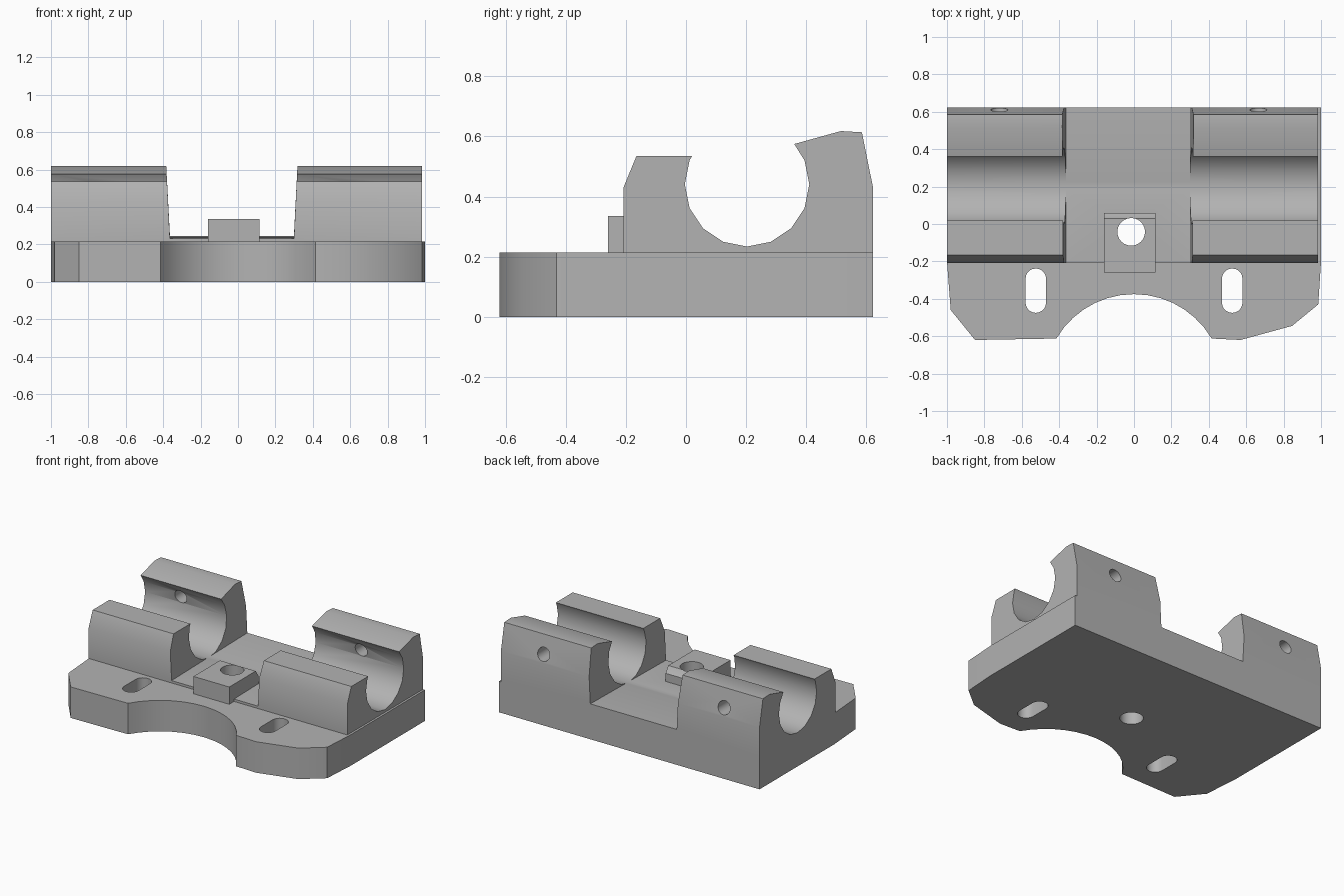
import bpy, bmesh, math
from mathutils import Vector

if "Cube" in bpy.data.objects:
    bpy.data.objects.remove(bpy.data.objects["Cube"], do_unlink=True)

grey = bpy.data.materials.new("plain grey")
grey.use_nodes = True
COLOR = (0.45, 0.45, 0.45, 1)
grey.diffuse_color = COLOR
for node in grey.node_tree.nodes:
    if node.type == "BSDF_PRINCIPLED":
        node.inputs["Base Color"].default_value = COLOR


def prism(name, outline, axis, start, end):
    """Extrude a closed 2D outline along the x, y or z axis."""
    place = {"x": lambda u, v, w: (w, u, v),
             "y": lambda u, v, w: (u, w, v),
             "z": lambda u, v, w: (u, v, w)}[axis]
    bm = bmesh.new()
    face = bm.faces.new([bm.verts.new(place(u, v, start)) for u, v in outline])
    ext = bmesh.ops.extrude_face_region(bm, geom=[face])
    moved = [g for g in ext["geom"] if isinstance(g, bmesh.types.BMVert)]
    bmesh.ops.translate(bm, verts=moved, vec=Vector(place(0, 0, end - start)))
    bmesh.ops.recalc_face_normals(bm, faces=bm.faces)
    mesh = bpy.data.meshes.new(name)
    bm.to_mesh(mesh)
    bm.free()
    mesh.materials.append(grey)
    obj = bpy.data.objects.new(name, mesh)
    bpy.context.collection.objects.link(obj)
    return obj


def arc(cx, cy, r, a0, a1, steps):
    """Points on an arc, angles in degrees."""
    angles = [math.radians(a0 + (a1 - a0) * i / steps) for i in range(steps + 1)]
    return [(cx + r * math.cos(a), cy + r * math.sin(a)) for a in angles]


def circle(cx, cy, r, n):
    return arc(cx, cy, r, 0, 360, n)[:-1]


def cut(obj, cutter):
    cutter.hide_render = True
    mod = obj.modifiers.new("cut", "BOOLEAN")
    mod.operation = "DIFFERENCE"
    mod.solver = "EXACT"
    mod.object = cutter
    bpy.context.view_layer.objects.active = obj
    bpy.ops.object.modifier_apply(modifier=mod.name)


def remove(*cutters):
    for c in cutters:
        bpy.data.objects.remove(c, do_unlink=True)


BASE_TOP = 0.215
BACK = 0.622

# Base plate with a round bite in the front edge
bite = arc(0, -0.857, 0.482, 30.5, 149.5, 14)
plate_outline = [(-1, BACK), (-1, -0.2), (-0.98, -0.46), (-0.85, -0.62)]
plate_outline += bite[::-1]
plate_outline += [(0.57, -0.62), (0.845, -0.545), (0.985, -0.43), (1, -0.2), (1, BACK)]
base_plate = prism("base_plate", plate_outline, "z", 0, BASE_TOP)

# Saddle: side profile with an open bore for a bar
bore = arc(0.203, 0.441, 0.207, 157.5, 382.5, 10)
profile = [(-0.208, BASE_TOP), (-0.208, 0.43), (-0.165, 0.535), (0.02, 0.535)]
profile += bore
profile += [(0.36, 0.575), (0.515, 0.618), (0.585, 0.614), (BACK, 0.43), (BACK, BASE_TOP)]
saddle = prism("bar_saddle", profile, "x", -1, 0.985)

# Drafted gap between the two saddle halves, floor rising to the back
gap = prism("gap_cutter", [(-0.364, 0.23), (0.299, 0.23), (0.322, 0.7), (-0.388, 0.7)],
            "y", -0.3, 0.7)
for v in gap.data.vertices:
    if v.co.z < 0.5 and v.co.y > 0:
        v.co.z = 0.247
cut(saddle, gap)

# Screw holes through the tall back walls
for x in (-0.72, 0.665):
    hole = prism("wall_hole_cutter", circle(x, 0.487, 0.046, 20), "y", 0.3, 0.8)
    cut(saddle, hole)
    remove(hole)

# Centre nut block, trimmed by the bar bore
block = prism("centre_block", [(-0.26, BASE_TOP), (0.06, BASE_TOP), (0.06, 0.335), (-0.26, 0.335)],
              "x", -0.16, 0.115)
bar = prism("bar_cutter", circle(0.203, 0.441, 0.207, 16), "x", -0.5, 0.5)
cut(block, bar)

# Vertical centre hole through block, saddle floor and plate
centre_hole = prism("centre_hole_cutter", circle(-0.015, -0.042, 0.074, 24), "z", -0.2, 0.8)
for part in (block, saddle, base_plate):
    cut(part, centre_hole)
remove(gap, bar, centre_hole)

# Long mounting slots in the plate
for x in (-0.525, 0.525):
    outline = arc(x, -0.293, 0.055, 0, 180, 10) + arc(x, -0.42, 0.055, 180, 360, 10)
    slot = prism("slot_cutter", outline, "z", -0.2, 0.5)
    cut(base_plate, slot)
    remove(slot)

# Smooth the curved walls, keep hard edges
for part in (base_plate, saddle, block):
    bpy.ops.object.select_all(action="DESELECT")
    part.select_set(True)
    bpy.context.view_layer.objects.active = part
    bpy.ops.object.shade_smooth_by_angle(angle=math.radians(30))
